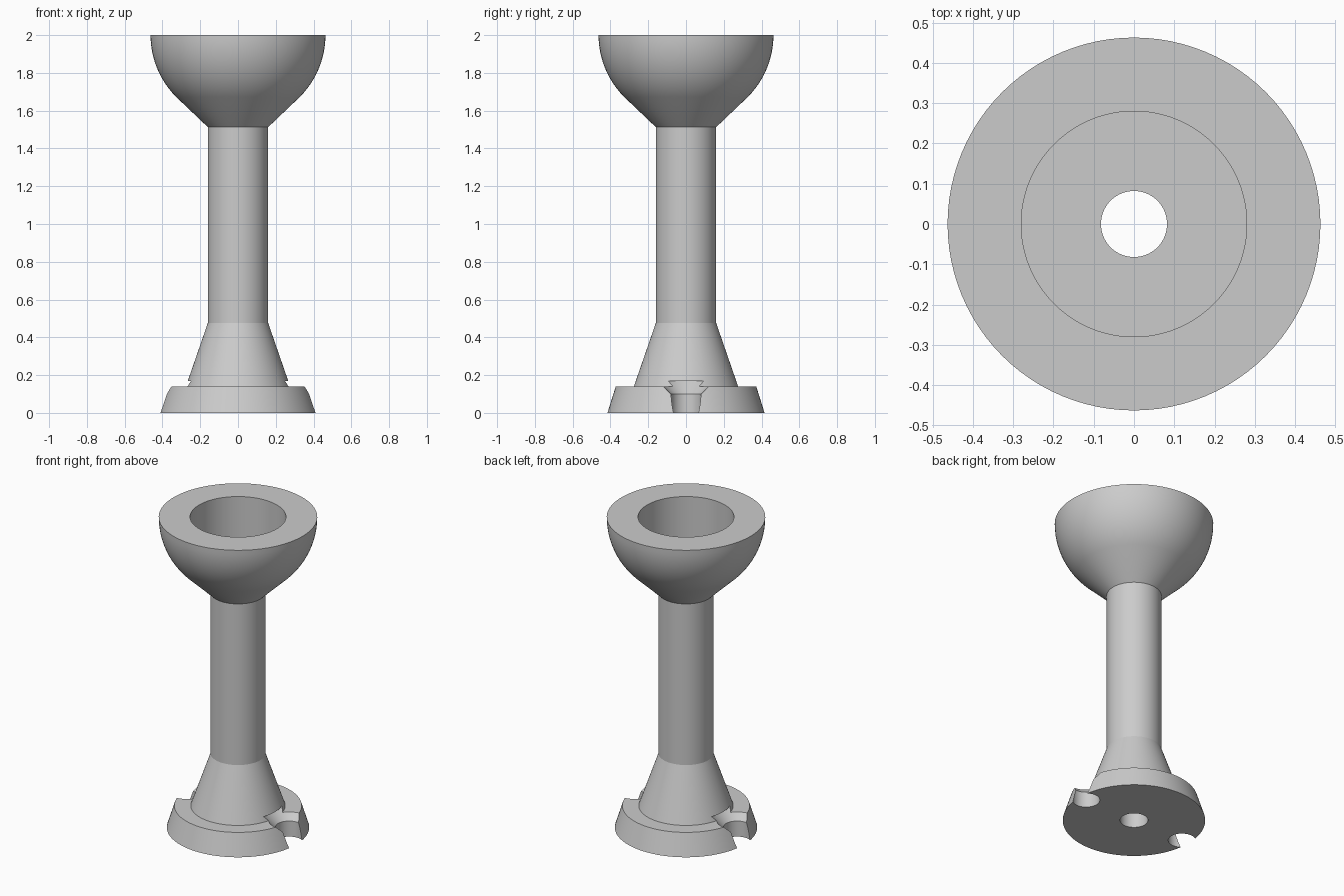
import bpy, bmesh, math

SEGMENTS = 96

cube = bpy.data.objects.get("Cube")
if cube:
    bpy.data.objects.remove(cube, do_unlink=True)

grey = bpy.data.materials.new("plain_grey")
grey.use_nodes = True
colour = (0.6, 0.6, 0.6, 1)
grey.diffuse_color = colour
grey.node_tree.nodes["Principled BSDF"].inputs["Base Color"].default_value = colour


def lathe(name, profile, hollow):
    """Turn a (radius, height) profile around z; hollow closes the profile into a ring."""
    bm = bmesh.new()
    rings = []
    for r, z in profile:
        angles = [math.tau * i / SEGMENTS for i in range(SEGMENTS)]
        rings.append([bm.verts.new((r * math.cos(a), r * math.sin(a), z)) for a in angles])
    pairs = list(zip(rings, rings[1:]))
    if hollow:
        pairs.append((rings[-1], rings[0]))
    else:
        bm.faces.new(rings[0])
        bm.faces.new(rings[-1])
    for low, high in pairs:
        for i in range(SEGMENTS):
            j = (i + 1) % SEGMENTS
            bm.faces.new((low[i], low[j], high[j], high[i]))
    bmesh.ops.recalc_face_normals(bm, faces=bm.faces)
    mesh = bpy.data.meshes.new(name)
    bm.to_mesh(mesh)
    bm.free()
    mesh.materials.append(grey)
    obj = bpy.data.objects.new(name, mesh)
    bpy.context.collection.objects.link(obj)
    return obj


# Foot, flare and column
BORE = 0.082
profile = [(BORE, 0), (0.416, 0), (0.372, 0.14), (0.276, 0.14), (0.16, 0.475), (0.16, 1.513)]

# Round bowl, tangent to its conical underside
BOWL = 0.463
for i in range(13):
    a = math.radians(45 * (1 - i / 12))
    profile.append((BOWL * math.cos(a), 2 - BOWL * math.sin(a)))

# Cylindrical socket with a flat floor, open to the bore
profile += [(0.28, 2), (0.28, 1.69), (BORE, 1.69)]
stand = lathe("bowl_stand", profile, True)

# Countersunk screw notches on both sides of the foot
bpy.context.view_layer.objects.active = stand
stand.select_set(True)
for side in (-1, 1):
    cutter = lathe("screw_notch_cutter", [(0.08, -0.05), (0.08, 0.1), (0.15, 0.17)], False)
    cutter.location.x = side * 0.365
    cutter.hide_render = True
    bpy.context.view_layer.update()
    cut = stand.modifiers.new("screw_notch", "BOOLEAN")
    cut.operation = "DIFFERENCE"
    cut.solver = "EXACT"
    cut.object = cutter
    bpy.ops.object.modifier_apply(modifier=cut.name)
    bpy.data.objects.remove(cutter, do_unlink=True)

bpy.ops.object.shade_smooth_by_angle(angle=math.radians(15))
